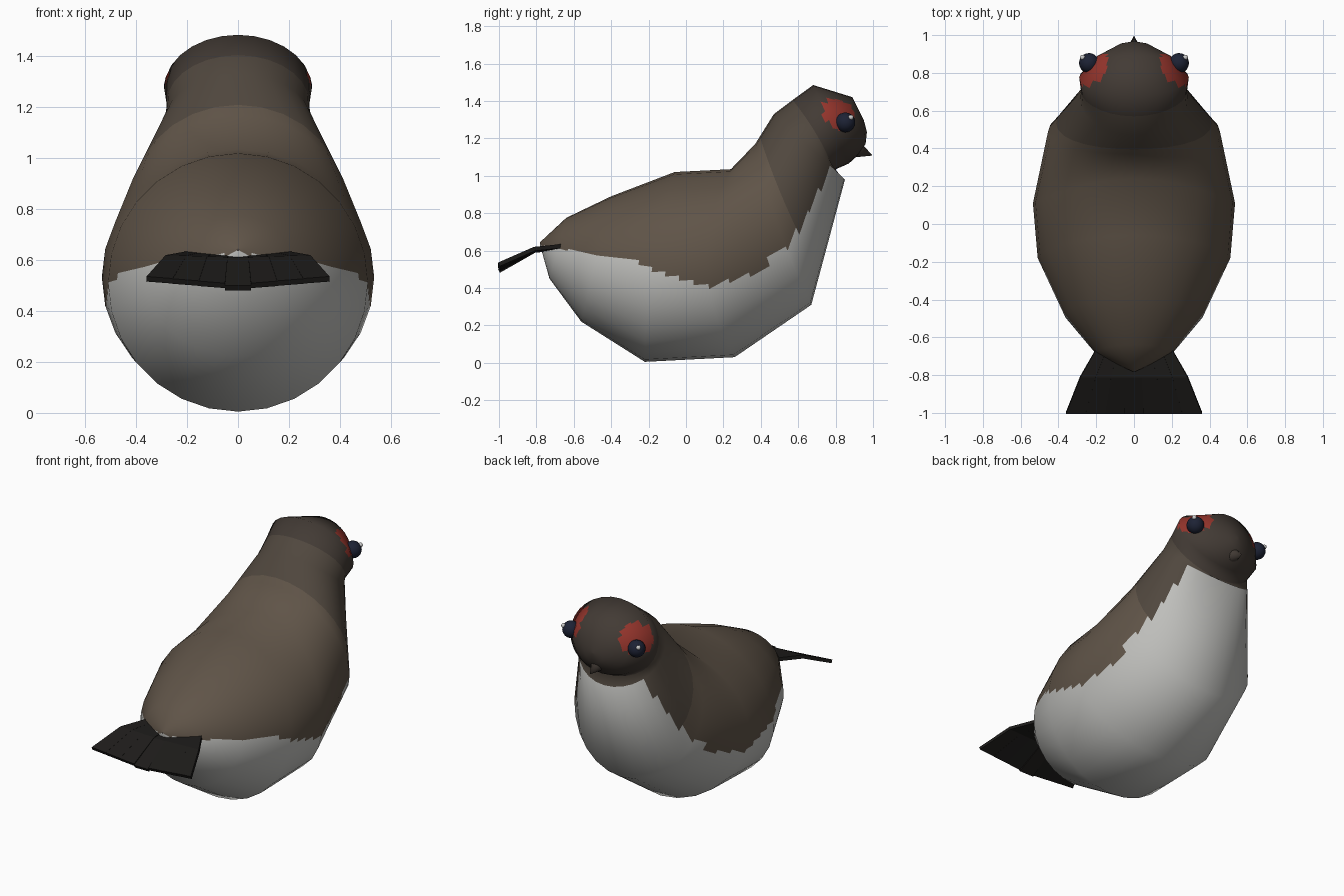
import bpy, bmesh, math
from mathutils import Vector

if "Cube" in bpy.data.objects:
    bpy.data.objects.remove(bpy.data.objects["Cube"])


def material(name, rgb):
    m = bpy.data.materials.new(name)
    m.diffuse_color = (*rgb, 1)
    m.use_nodes = True
    m.node_tree.nodes["Principled BSDF"].inputs["Base Color"].default_value = m.diffuse_color
    return m


BROWN = material("brown", (0.115, 0.088, 0.064))
WHITE = material("belly_white", (0.52, 0.52, 0.50))
DARK = material("head_brown", (0.055, 0.043, 0.035))
RED = material("red_patch", (0.30, 0.035, 0.025))
BLACK = material("tail_black", (0.012, 0.011, 0.010))
EYE = material("eye_navy", (0.012, 0.016, 0.035))
GLINT = material("glint", (0.8, 0.8, 0.8))
MID = material("neck_brown", (0.08, 0.063, 0.048))


def make_object(name, verts, faces, mats):
    me = bpy.data.meshes.new(name)
    me.from_pydata(verts, [], faces)
    for m in mats:
        me.materials.append(m)
    ob = bpy.data.objects.new(name, me)
    bpy.context.collection.objects.link(ob)
    return ob


# Body rings: top (y, z), bottom (y, z), half width, sideways bend in y
RINGS = [
    ((-0.780, 0.645), (-0.782, 0.635), 0.006, 0),
    ((-0.64, 0.775), (-0.73, 0.45), 0.20, 0),
    ((-0.40, 0.89), (-0.56, 0.22), 0.37, 0),
    ((-0.06, 1.02), (-0.22, 0.005), 0.51, -0.04),
    ((0.24, 1.035), (0.26, 0.03), 0.535, -0.14),
    ((0.37, 1.17), (0.67, 0.31), 0.455, -0.03),
    ((0.47, 1.33), (0.85, 0.98), 0.285, 0),
    ((0.57, 1.405), (0.79, 1.03), 0.28, 0.02),
    ((0.68, 1.485), (0.87, 1.065), 0.29, 0),
    ((0.89, 1.42), (0.92, 1.11), 0.20, -0.02),
    ((0.95, 1.30), (0.96, 1.17), 0.07, 0),
    ((0.966, 1.24), (0.967, 1.23), 0.006, 0),
]
SIDES, SUB = 28, 4


def ring_points(top, bottom, half, bend):
    t, b = Vector((0, *top)), Vector((0, *bottom))
    c, u = (t + b) / 2, (t - b) / 2
    return [c + u * math.cos(a) + Vector((half * math.sin(a), bend * math.sin(a) ** 2, 0))
            for a in (math.tau * i / SIDES for i in range(SIDES))]


def tube(rows, cols):
    faces = [(r * cols + j, r * cols + (j + 1) % cols,
              (r + 1) * cols + (j + 1) % cols, (r + 1) * cols + j)
             for r in range(rows - 1) for j in range(cols)]
    return faces + [tuple(reversed(range(cols))),
                    tuple(range((rows - 1) * cols, rows * cols))]


# Coarse hull supplies positions and smooth normals
coarse = [p for r in RINGS for p in ring_points(*r)]
hull = bpy.data.meshes.new("hull")
hull.from_pydata(coarse, [], tube(len(RINGS), SIDES))
normals = [v.normal.copy() for v in hull.vertices]
bpy.data.meshes.remove(hull)


def sample(data, r, j):
    r0, j0 = min(int(r), len(RINGS) - 2), int(j)
    fr, fj, j1 = r - r0, j - j0, (int(j) + 1) % SIDES
    a = data[r0 * SIDES + j0].lerp(data[r0 * SIDES + j1], fj)
    b = data[(r0 + 1) * SIDES + j0].lerp(data[(r0 + 1) * SIDES + j1], fj)
    return a.lerp(b, fr)


# Same flat-sided hull, finely split so the plumage colours have clean borders
rows, cols = (len(RINGS) - 1) * SUB + 1, SIDES * SUB
grid = [(r / SUB, j / SUB) for r in range(rows) for j in range(cols)]
body = make_object("body", [sample(coarse, *g) for g in grid], tube(rows, cols),
                   [BROWN, WHITE, DARK, RED, MID])
BORDER = [(-0.80, 0.63), (-0.3, 0.56), (0.1, 0.40), (0.4, 0.50),
          (0.6, 0.70), (0.75, 1.0), (0.9, 1.1)]


def border_height(y):
    for (y0, z0), (y1, z1) in zip(BORDER, BORDER[1:]):
        if y <= y1:
            return z0 + (z1 - z0) * (y - y0) / (y1 - y0)
    return BORDER[-1][1]


for p in body.data.polygons:
    p.use_smooth = True
    c, ring = p.center, (p.index // cols) / SUB
    if ring >= 6:
        near = (Vector((abs(c.x), c.y, c.z)) - Vector((0.23, 0.83, 1.34))).length < 0.105
        p.material_index = 3 if near else (2 if ring >= 7 else 4)
    elif c.z < border_height(c.y):
        p.material_index = 1
    elif ring >= 5.25:
        p.material_index = 4
body.data.normals_split_custom_set_from_vertices(
    [sample(normals, *g).normalized() for g in grid])


# Eyes with glints
def ball(name, loc, radius, mat):
    bpy.ops.mesh.primitive_uv_sphere_add(segments=20, ring_count=12, radius=radius, location=loc)
    ob = bpy.context.object
    ob.name = name
    ob.data.materials.append(mat)
    bpy.ops.object.shade_smooth()


for side, s in (("left", -1), ("right", 1)):
    ball("eye_" + side, (s * 0.238, 0.852, 1.285), 0.053, EYE)
    ball("eye_glint_" + side, (s * 0.272, 0.882, 1.312), 0.014, GLINT)

# Beak: small cone pointing forward and down
tip, base = Vector((0, 0.997, 1.108)), Vector((0, 0.915, 1.14))
bpy.ops.mesh.primitive_cone_add(vertices=12, radius1=0.045, depth=(tip - base).length,
                                location=(tip + base) / 2,
                                rotation=(tip - base).to_track_quat('Z', 'Y').to_euler())
beak = bpy.context.object
beak.name = "beak"
beak.data.materials.append(DARK)
bpy.ops.object.shade_smooth_by_angle()

# Tail: seven stepped feathers, each a bent strip from root to tip
ROWS = [(-0.66, 0.20, 0.615), (-0.81, 0.285, 0.60), (-1.0, 0.36, 0.495)]
verts, faces = [], []
for k in range(-3, 4):
    start = len(verts)
    for y, half, z in ROWS:
        for edge in (-0.5, 0.5):
            outer = 1 if edge * k > 0 else 0
            lift = 0.009 * abs(k) + 0.008 * outer - 0.004
            fade = 1 if y < -0.9 else 0.3
            verts.append((half * (k + edge) / 3.5, y, z + lift * fade))
    for i in (0, 2):
        faces.append((start + i, start + i + 2, start + i + 3, start + i + 1))
tail = make_object("tail", verts, faces, [BLACK])
solid = tail.modifiers.new("thickness", 'SOLIDIFY')
solid.thickness, solid.offset = 0.022, 0
